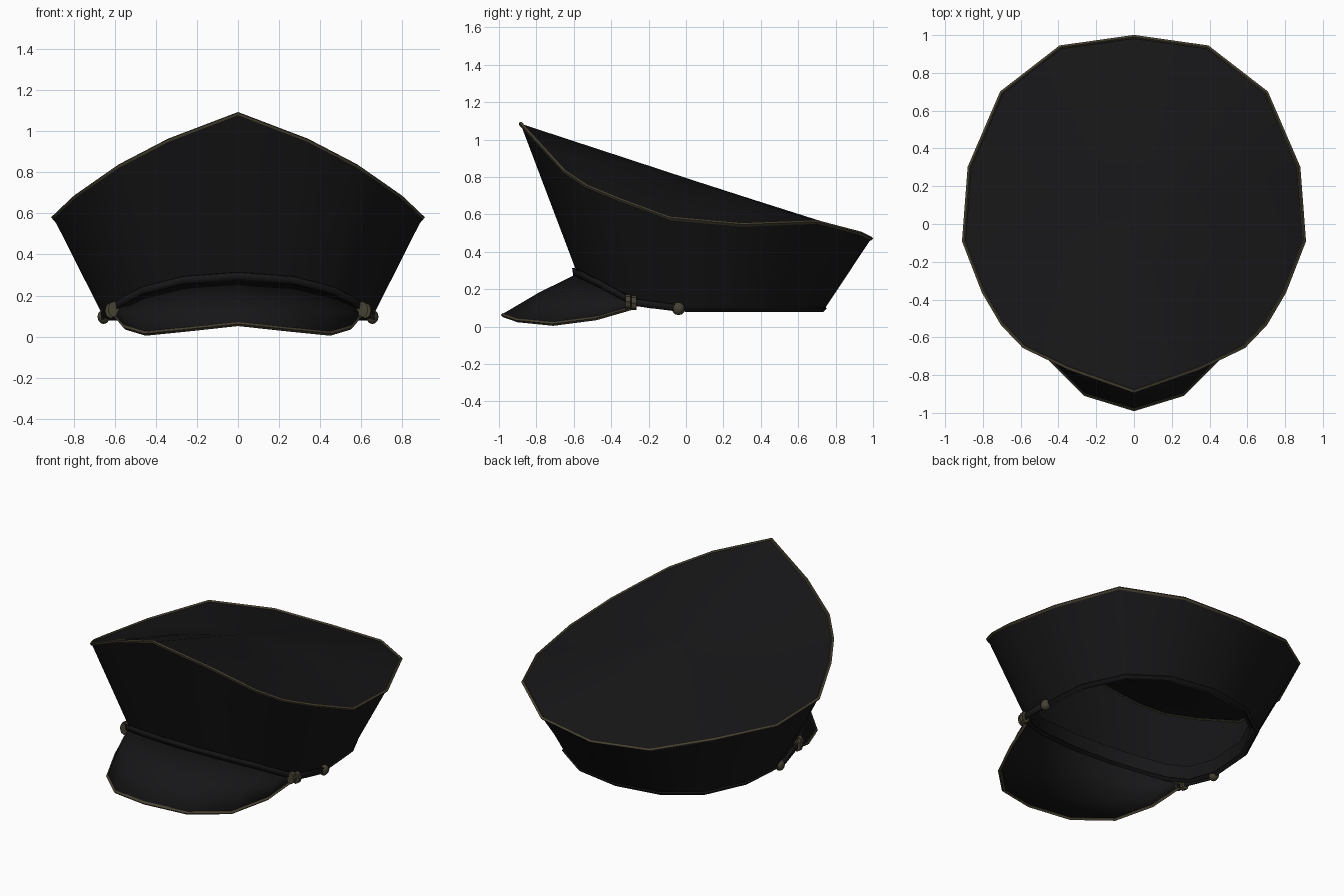
import bpy, bmesh, math
from mathutils import Vector

if "Cube" in bpy.data.objects:
    bpy.data.objects.remove(bpy.data.objects["Cube"])


def material(name, rgb):
    m = bpy.data.materials.new(name)
    m.diffuse_color = (*rgb, 1)
    m.use_nodes = True
    m.node_tree.nodes["Principled BSDF"].inputs["Base Color"].default_value = m.diffuse_color
    return m


BLACK = material("black_cloth", (0.008, 0.008, 0.009))
TRIM = material("dull_brass", (0.06, 0.052, 0.032))


def mirrored(half, closed):
    """Half outline from x=0 outward -> full symmetric outline."""
    if closed:          # starts and ends on x = 0
        other = [(-x, y, z) for x, y, z in half[-2:0:-1]]
        return [Vector(p) for p in half + other]
    other = [(-x, y, z) for x, y, z in half[:0:-1]]
    return [Vector(p) for p in other + half]


def finish(ob, mat, angle=40):
    ob.data.materials.clear()
    ob.data.materials.append(mat)
    bpy.ops.object.select_all(action='DESELECT')
    ob.select_set(True)
    bpy.context.view_layer.objects.active = ob
    bpy.ops.object.shade_smooth_by_angle(angle=math.radians(angle))
    return ob


def loft(name, rings, mat, cyclic=True, tip=None, thick=0):
    bm = bmesh.new()
    vs = [[bm.verts.new(p) for p in r] for r in rings]
    n = len(rings[0])
    for a, b in zip(vs, vs[1:]):
        for i in range(n if cyclic else n - 1):
            j = (i + 1) % n
            bm.faces.new((a[i], a[j], b[j], b[i]))
    if tip is not None:
        t = bm.verts.new(tip)
        for i in range(n):
            bm.faces.new((vs[-1][i], vs[-1][(i + 1) % n], t))
    bmesh.ops.recalc_face_normals(bm, faces=bm.faces)
    me = bpy.data.meshes.new(name)
    bm.to_mesh(me)
    bm.free()
    ob = bpy.data.objects.new(name, me)
    bpy.context.collection.objects.link(ob)
    if thick:
        s = ob.modifiers.new("thickness", 'SOLIDIFY')
        s.thickness = thick
        s.offset = 0
    return finish(ob, mat)


def tube(name, pts, r, mat, cyclic):
    cu = bpy.data.curves.new(name, 'CURVE')
    cu.dimensions = '3D'
    cu.bevel_depth = r
    cu.bevel_resolution = 0
    sp = cu.splines.new('POLY')
    sp.points.add(len(pts) - 1)
    for p, q in zip(sp.points, pts):
        p.co = (*q, 1)
    sp.use_cyclic_u = cyclic
    ob = bpy.data.objects.new(name, cu)
    bpy.context.collection.objects.link(ob)
    bpy.ops.object.select_all(action='DESELECT')
    ob.select_set(True)
    bpy.context.view_layer.objects.active = ob
    bpy.ops.object.convert(target='MESH')
    return finish(bpy.context.object, mat)


# Outlines, back to front
rim = mirrored([(0, .99, .47), (.39, .935, .497), (.70, .695, .56), (.87, .30, .545),
                (.90, -.09, .58), (.795, -.36, .68), (.695, -.53, .75), (.58, -.65, .83),
                (.34, -.765, .955), (0, -.885, 1.085)], True)
base = mirrored([(0, .735, .085), (.29, .685, .085), (.51, .53, .085), (.63, .27, .085),
                 (.65, 0, .085), (.61, -.2, .105), (.55, -.34, .16), (.45, -.44, .21),
                 (.26, -.54, .26), (0, -.58, .28)], True)

# Flared body wall
loft("body_wall", [base, rim], BLACK)


# Crown: arched panel, straight along the centre from the front peak to the back
def ridge(y):
    return 1.085 - .328 * (y + .885)


def crown_ring(t):
    out = []
    for p in rim:
        x, y = p.x * t, .05 + (p.y - .05) * t
        out.append(Vector((x, y, ridge(y) - (ridge(p.y) - p.z) * t ** 1.5)))
    return out


loft("crown", [rim, crown_ring(.7), crown_ring(.35)], BLACK,
     tip=(0, .05, ridge(.05)))
tube("crown_piping", rim, .011, TRIM, True)

# Lower edge binding and inner sweatband
tube("base_binding", [p + Vector((0, 0, .012)) for p in base], .018, BLACK, True)
inner = [Vector((p.x * .96, p.y * .96, p.z + .005)) for p in base]
loft("sweatband", [inner, [p + Vector((0, 0, .09)) for p in inner]], BLACK)

# Visor
v_in = mirrored([(0, -.585, .275), (.26, -.54, .255), (.45, -.44, .205),
                 (.55, -.35, .155), (.60, -.27, .115)], False)
v_out = mirrored([(0, -.98, .062), (.26, -.90, .034), (.45, -.71, .015),
                  (.55, -.48, .045), (.595, -.29, .10)], False)
v_mid = [a.lerp(b, .5) + Vector((0, 0, .01)) for a, b in zip(v_in, v_out)]
loft("visor", [v_in, v_mid, v_out], BLACK, cyclic=False, thick=.01)
tube("visor_piping", v_out, .011, TRIM, False)

# Chin strap across the front
strap = mirrored([(0, -.597, .275), (.27, -.553, .255), (.465, -.45, .205),
                  (.56, -.36, .155), (.62, -.27, .11), (.665, -.04, .08)], False)
loft("chin_strap", [strap, [p + Vector((0, -.006, .038)) for p in strap]],
     BLACK, cyclic=False, thick=.012)

# Side buttons and strap slides
for side, s in (("right", 1), ("left", -1)):
    bpy.ops.mesh.primitive_uv_sphere_add(segments=8, ring_count=6, radius=.035,
                                         location=(s * .655, -.04, .096))
    ob = bpy.context.object
    ob.name = side + "_button"
    ob.scale = (.85, 1, 1)
    finish(ob, TRIM, 60)
    for k, y in enumerate((-.31, -.278)):
        bpy.ops.mesh.primitive_cylinder_add(vertices=8, radius=.037, depth=.026,
                                            location=(s * (.605 + .015 * k), y, .133 - .006 * k),
                                            rotation=(math.pi / 2, 0, 0))
        ob = bpy.context.object
        ob.name = f"{side}_strap_slide_{k + 1}"
        ob.scale = (.8, 1.05, 1)
        finish(ob, TRIM, 30)
